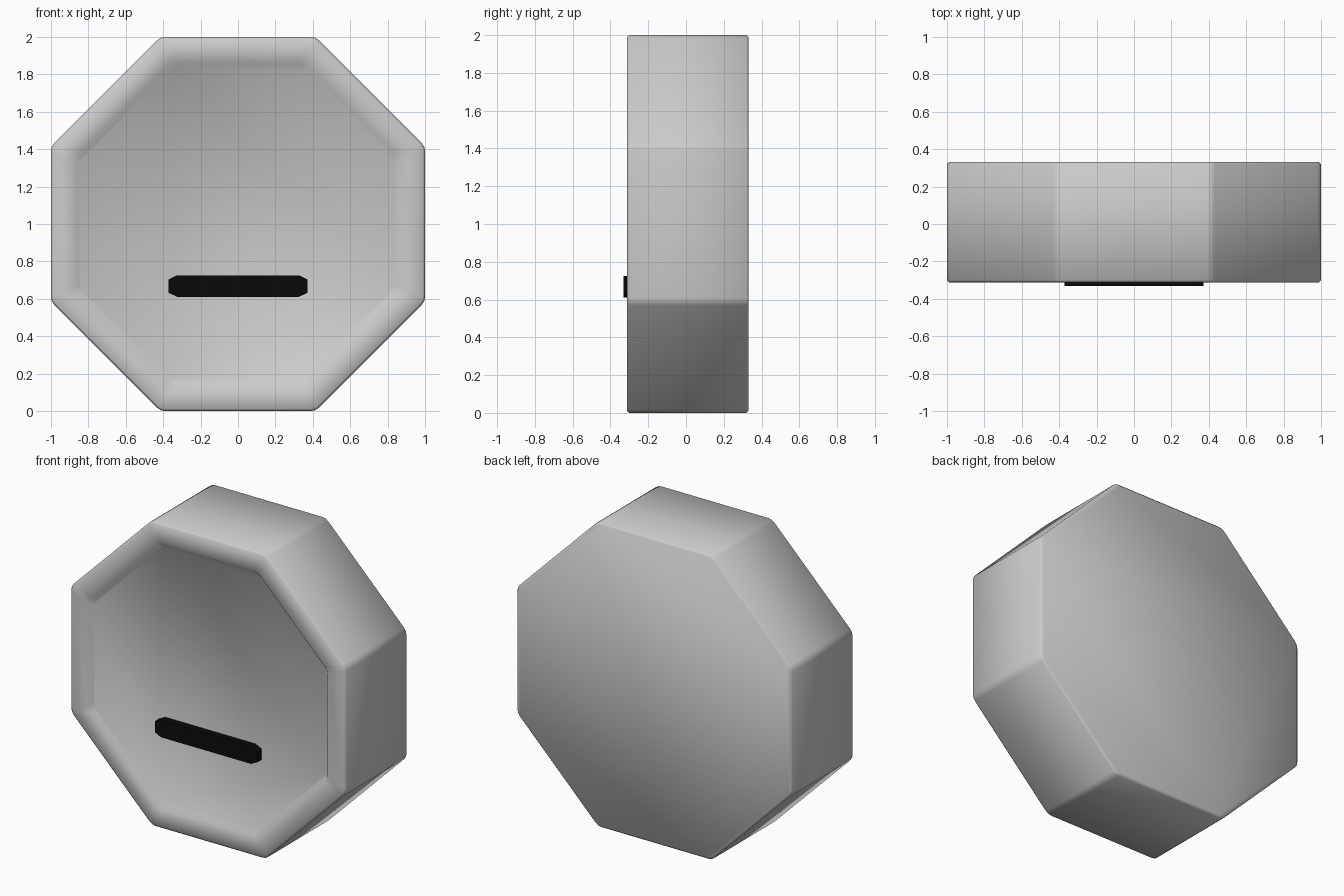
import bpy
import bmesh
import math

cube = bpy.data.objects.get("Cube")
if cube:
    bpy.data.objects.remove(cube, do_unlink=True)


def material(name, rgb, roughness):
    mat = bpy.data.materials.new(name)
    mat.use_nodes = True
    mat.diffuse_color = (*rgb, 1)
    bsdf = mat.node_tree.nodes["Principled BSDF"]
    bsdf.inputs["Base Color"].default_value = (*rgb, 1)
    bsdf.inputs["Roughness"].default_value = roughness
    return mat


def octagon(apothem, radius):
    """Octagon outline in x, z with softly rounded corners."""
    pts = []
    inner = (apothem - radius) / math.cos(math.pi / 8)
    for i in range(8):
        corner = math.pi / 8 + i * math.pi / 4
        for turn in (-1, 0, 1):
            a = corner + turn * math.pi / 8
            pts.append((inner * math.cos(corner) + radius * math.cos(a),
                        inner * math.sin(corner) + radius * math.sin(a)))
    return pts


def loft(name, sections, z, mat):
    """Skin outlines (y, points) from back to front and cap both ends."""
    bm = bmesh.new()
    rings = [[bm.verts.new((px, y, pz + z)) for px, pz in pts] for y, pts in sections]
    for a, b in zip(rings, rings[1:]):
        for i in range(len(a)):
            j = (i + 1) % len(a)
            bm.faces.new((a[i], a[j], b[j], b[i]))
    bm.faces.new(rings[0])
    bm.faces.new(rings[-1])
    bmesh.ops.recalc_face_normals(bm, faces=bm.faces)
    mesh = bpy.data.meshes.new(name)
    bm.to_mesh(mesh)
    bm.free()
    mesh.materials.append(mat)
    obj = bpy.data.objects.new(name, mesh)
    bpy.context.collection.objects.link(obj)
    return obj


grey = material("light grey", (0.6, 0.6, 0.6), 0.5)
black = material("black", (0.003, 0.003, 0.003), 0.5)

# Octagonal block: back, bevelled side wall, raised front rim, sunken panel
profile = [(0.332, 0.988), (0.32, 1.0), (-0.3, 1.0), (-0.312, 0.988),
           (-0.312, 0.87), (-0.285, 0.845)]
body = loft("octagon_block", [(y, octagon(r, 0.06)) for y, r in profile], 1, grey)
for face in body.data.polygons:
    face.use_smooth = True

# Dark slot bar with clipped corners on the front panel
w, h, cx, cz = 0.372, 0.057, 0.045, 0.022
quarter = [(w, h - cz), (w - cx, h)]
outline = quarter + [(-x, z) for x, z in reversed(quarter)]
outline += [(-x, -z) for x, z in outline]
loft("slot_bar", [(-0.28, outline), (-0.332, outline)], 0.668, black)
